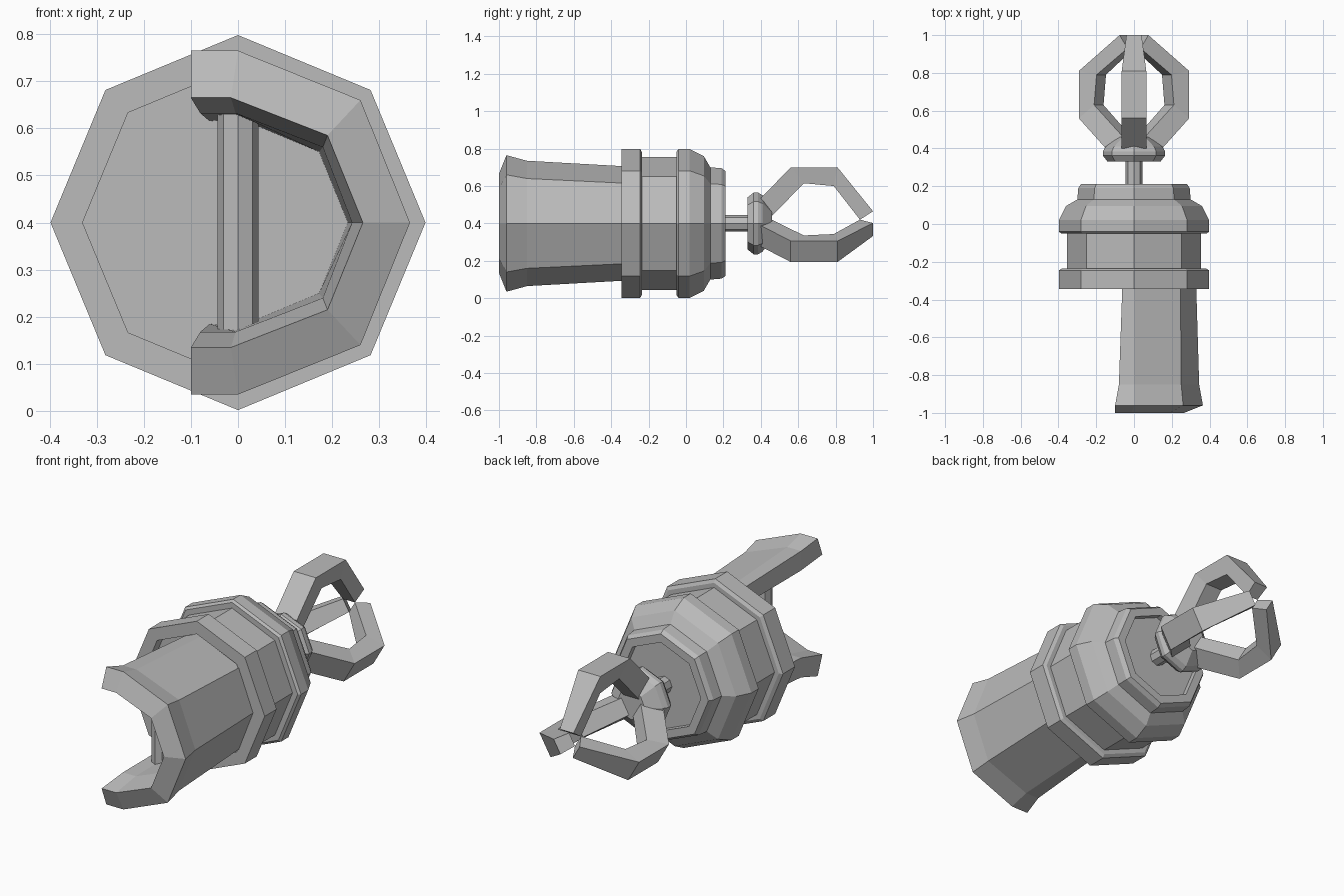
import bpy, bmesh, math
from mathutils import Matrix, Vector

if "Cube" in bpy.data.objects:
    bpy.data.objects.remove(bpy.data.objects["Cube"])

ZC = 0.4  # height of the main axis

grey = bpy.data.materials.new("plain grey")
grey.diffuse_color = (0.5, 0.5, 0.5, 1)
grey.use_nodes = True
grey.node_tree.nodes["Principled BSDF"].inputs["Base Color"].default_value = grey.diffuse_color


def finish(name, bm):
    bmesh.ops.remove_doubles(bm, verts=bm.verts, dist=1e-5)
    bmesh.ops.recalc_face_normals(bm, faces=bm.faces)
    mesh = bpy.data.meshes.new(name)
    bm.to_mesh(mesh)
    bm.free()
    mesh.materials.append(grey)
    obj = bpy.data.objects.new(name, mesh)
    bpy.context.collection.objects.link(obj)
    return obj


def loft(name, rings):
    """Skin a list of closed point loops and cap both ends."""
    bm = bmesh.new()
    loops = [[bm.verts.new(p) for p in ring] for ring in rings]
    n = len(loops[0])
    for a, b in zip(loops, loops[1:]):
        for i in range(n):
            j = (i + 1) % n
            bm.faces.new((a[i], a[j], b[j], b[i]))
    caps = [bm.faces.new(loops[0]), bm.faces.new(loops[-1])]
    bmesh.ops.triangulate(bm, faces=[f for f in caps if len(f.verts) > 8])
    return finish(name, bm)


def lathe(name, profile, sides=8):
    """Turn (y, radius) points around the main axis."""
    rings = []
    for y, r in profile:
        angles = [2 * math.pi * i / sides for i in range(sides)]
        rings.append([(r * math.cos(a), y, ZC + r * math.sin(a)) for a in angles])
    return loft(name, rings)


# Main body: flange, waist, shoulder and rear rim, recessed at both ends
lathe("body", [(-0.29, 0.33), (-0.345, 0.33), (-0.345, 0.398), (-0.245, 0.398),
               (-0.235, 0.38), (-0.235, 0.355), (-0.05, 0.355), (-0.05, 0.385),
               (-0.04, 0.398), (0.02, 0.398), (0.095, 0.36), (0.13, 0.30),
               (0.19, 0.295), (0.212, 0.28), (0.212, 0.235), (0.18, 0.235)])

# Rear rod and the collar that carries the claws
lathe("rod", [(0.17, 0.044), (0.34, 0.044)])
lathe("collar", [(0.33, 0.14), (0.362, 0.165), (0.385, 0.165), (0.41, 0.15), (0.46, 0.08)])

# Open half shell: each station holds upper outer and inner (x, z) points
stations = [
    (-0.96, [(-0.10, 0.365), (0, 0.365), (0.26, 0.26), (0.365, 0)],
     -1.0, [(-0.10, 0.265), (-0.015, 0.265), (0.19, 0.185), (0.265, 0)]),
    (-0.85, [(-0.08, 0.335), (0, 0.335), (0.25, 0.24), (0.345, 0)],
     -0.85, [(-0.08, 0.232), (-0.005, 0.232), (0.18, 0.16), (0.242, 0)]),
    (-0.28, [(-0.06, 0.303), (0, 0.303), (0.245, 0.213), (0.328, 0)],
     -0.28, [(-0.06, 0.215), (0, 0.222), (0.172, 0.15), (0.233, 0)]),
]


def arc(y, upper):
    lower = [(x, -z) for x, z in reversed(upper[:-1])]
    return [(x, y, ZC + z) for x, z in upper + lower]


# Strips between the two skins keep the end faces clean
bm = bmesh.new()
rows = [([bm.verts.new(p) for p in arc(yo, o)], [bm.verts.new(p) for p in arc(yi, i)])
        for yo, o, yi, i in stations]
for (o1, i1), (o2, i2) in zip(rows, rows[1:]):
    for a, b in ((o1, o2), (i1, i2)):
        for k in range(len(a) - 1):
            bm.faces.new((a[k], a[k + 1], b[k + 1], b[k]))
    for k in (0, -1):
        bm.faces.new((o1[k], o2[k], i2[k], i1[k]))
for o, i in (rows[0], rows[-1]):
    for k in range(len(o) - 1):
        bm.faces.new((o[k], o[k + 1], i[k + 1], i[k]))
finish("half_shell", bm)

# Upright pin across the shell
pin = []
for z in (0.165, 0.635):
    pin.append([(0.044 * math.cos(math.pi * k / 4), -0.65 + 0.044 * math.sin(math.pi * k / 4), z)
                for k in range(8)])
loft("cross_pin", pin)

# Three hooked claws: outer (y, r), half width, inner (y, r), half width
claw = [((0.40, 0.135), 0.065, (0.46, 0.04), 0.045),
        ((0.56, 0.30), 0.065, (0.63, 0.215), 0.05),
        ((0.81, 0.30), 0.065, (0.79, 0.20), 0.05),
        ((1.0, 0.065), 0.04, (0.93, 0.02), 0.035)]
for n in range(3):
    turn = Matrix.Rotation(math.radians(120 * n), 3, 'Y')
    rings = []
    for (yo, ro), wo, (yi, ri), wi in claw:
        ring = [(-wo, yo, ro), (wo, yo, ro), (wi, yi, ri), (-wi, yi, ri)]
        rings.append([turn @ Vector(p) + Vector((0, 0, ZC)) for p in ring])
    loft("claw_%d" % (n + 1), rings)
